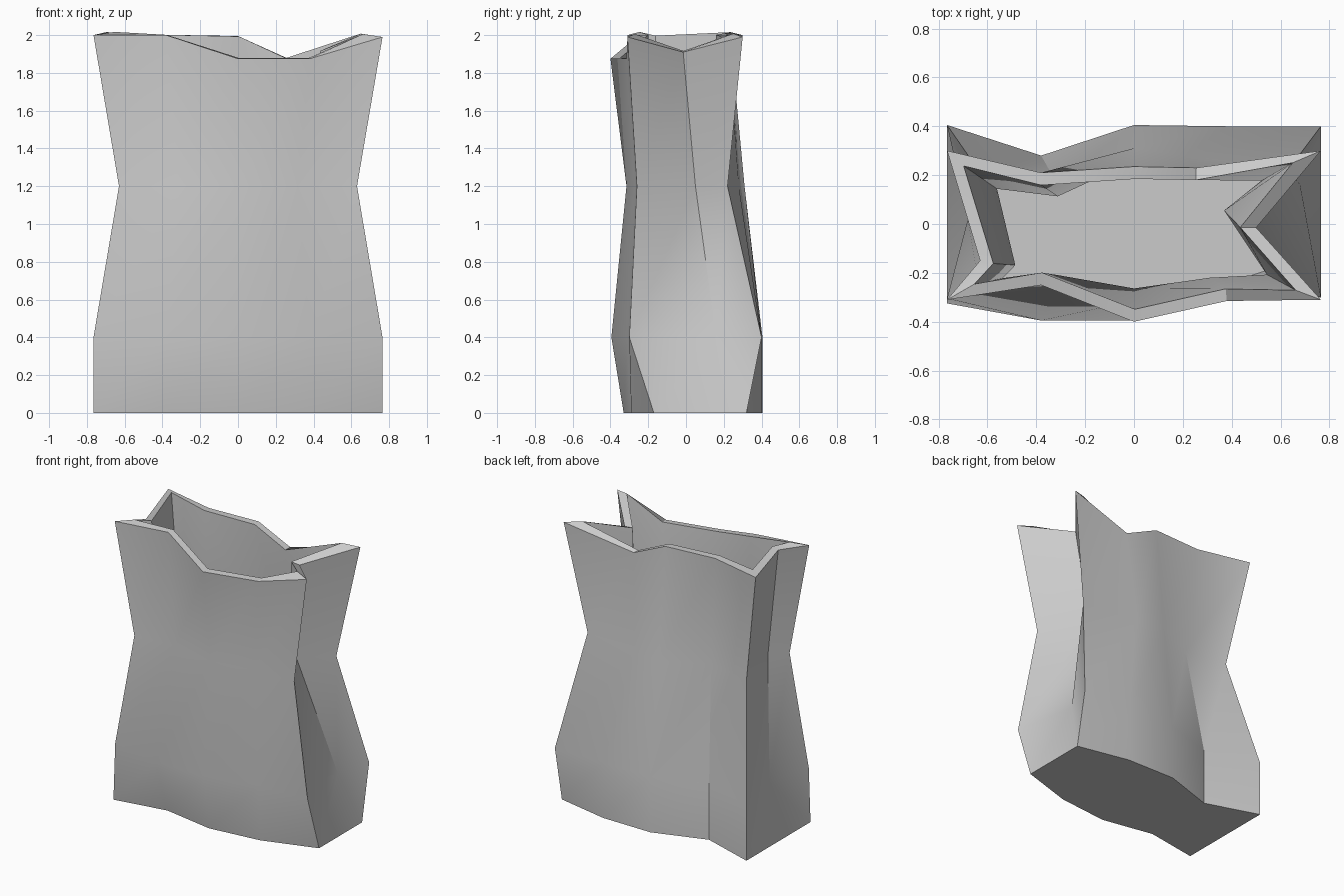
import bpy, bmesh

if "Cube" in bpy.data.objects:
    bpy.data.objects.remove(bpy.data.objects["Cube"])

# Each ring: 5 front points (left to right), right gusset fold,
# 5 back points (right to left), left gusset fold
def ring(z, xs_front, y_front, fold_r, xs_back, y_back, fold_l):
    zs = z if isinstance(z, list) else [z] * 12
    pts = list(zip(xs_front, y_front)) + [fold_r] + list(zip(xs_back, y_back)) + [fold_l]
    return [(x, y, h) for (x, y), h in zip(pts, zs)]

W = [-.765, -.38, 0, .38, .765]
N = [-.63, -.315, 0, .315, .63]

base = ring(0, W, [-.325, -.26, -.33, -.29, -.17], (0, 0),
            W[::-1], [.32, .40, .405, .28, .405], (0, 0))
low = ring(.4, W, [-.305, -.395, -.395, -.31, -.30], (.68, .16),
           W[::-1], [.40, .40, .405, .28, .405], (-.68, .02))
waist = ring(1.2, N, [-.28, -.26, -.315, -.27, -.26], (.43, .05),
             [.63, .21, 0, -.315, -.63], [.22, .28, .31, .165, .21], (-.54, -.16))
rim = ring([2, 2, 1.875, 1.875, 1.99, 1.91, 1.99, 1.88, 1.995, 2, 2, 1.99],
           W, [-.31, -.25, -.40, -.315, -.31], (.50, -.015),
           [.765, .255, 0, -.38, -.765], [.30, .23, .235, .21, .30], (-.63, -.15))

bm = bmesh.new()
# The base has no gusset points: its ends are straight edges
b = [None if i in (5, 11) else bm.verts.new(p) for i, p in enumerate(base)]
l, w, r = [[bm.verts.new(p) for p in pts] for pts in (low, waist, rim)]
bm.faces.new([v for v in reversed(b) if v])

# Bottom band, with a triangle folding in at each end
for i in range(12):
    j = (i + 1) % 12
    bm.faces.new([v for v in (b[i], b[j], l[j], l[i]) if v])
for i in (5, 11):
    bm.faces.new((b[i - 1], b[(i + 1) % 12], l[i]))

# Body walls
for lo, hi in ((l, w), (w, r)):
    for i in range(12):
        j = (i + 1) % 12
        bm.faces.new((lo[i], lo[j], hi[j], hi[i]))
bmesh.ops.recalc_face_normals(bm, faces=bm.faces)

me = bpy.data.meshes.new("paper_bag")
bm.to_mesh(me)
bm.free()
bag = bpy.data.objects.new("paper_bag", me)
bpy.context.collection.objects.link(bag)

# Wall thickness, grown inward
solid = bag.modifiers.new("thickness", 'SOLIDIFY')
solid.thickness = .05
solid.offset = -1
solid.use_even_offset = True

# Soft creases in the panels, sharp folds at the corners
bpy.context.view_layer.objects.active = bag
bag.select_set(True)
bpy.ops.object.modifier_apply(modifier="thickness")
bpy.ops.object.shade_smooth_by_angle(angle=.52)
